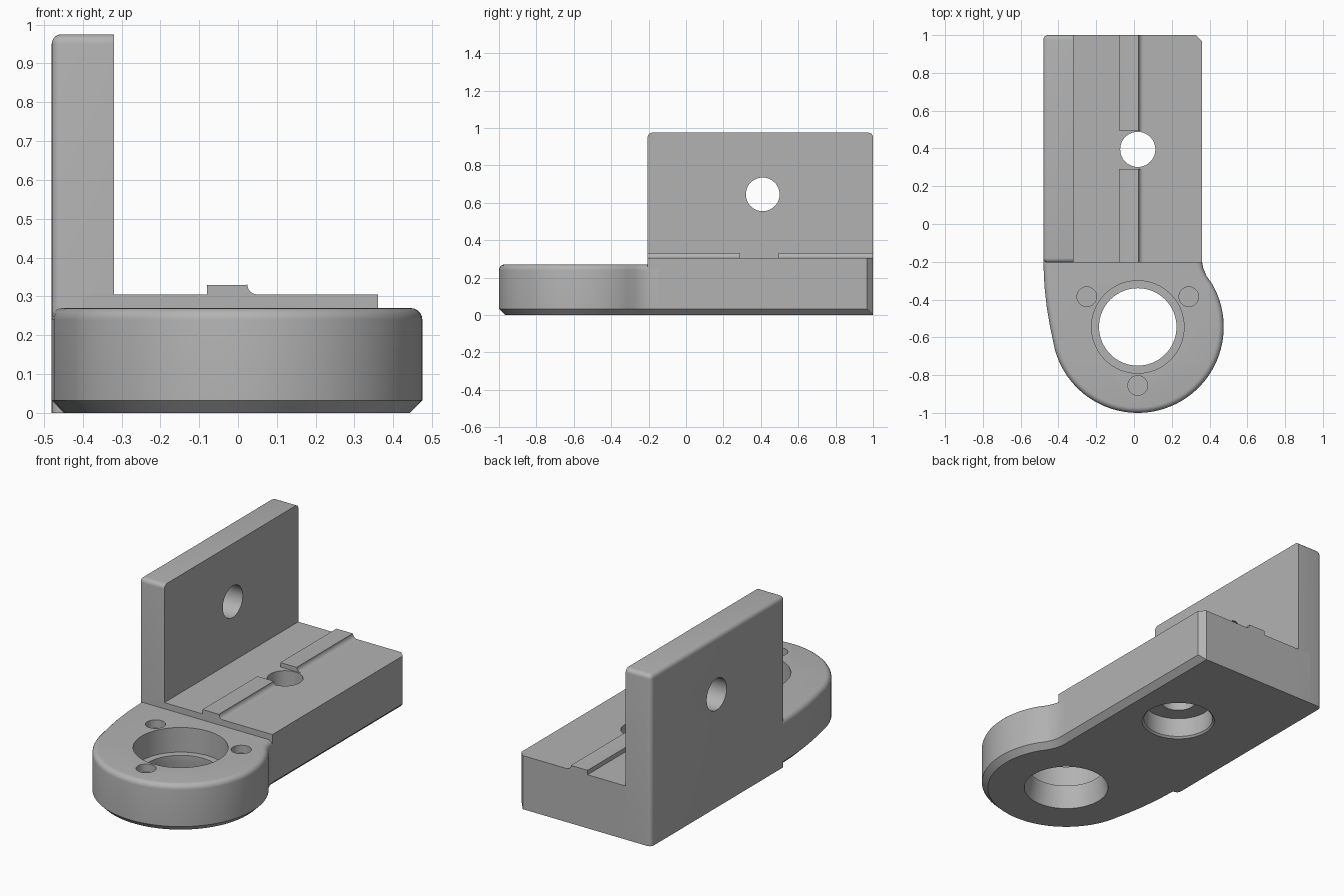
import bpy, bmesh, math
from mathutils import Vector, Matrix

cube = bpy.data.objects.get("Cube")
if cube:
    bpy.data.objects.remove(cube, do_unlink=True)

grey = bpy.data.materials.new("plain grey")
grey.use_nodes = True
GREY = (0.45, 0.45, 0.45, 1)
grey.diffuse_color = GREY
grey.node_tree.nodes["Principled BSDF"].inputs["Base Color"].default_value = GREY


def make_object(name, bm):
    bmesh.ops.recalc_face_normals(bm, faces=bm.faces[:])
    mesh = bpy.data.meshes.new(name)
    bm.to_mesh(mesh)
    bm.free()
    mesh.materials.append(grey)
    obj = bpy.data.objects.new(name, mesh)
    bpy.context.collection.objects.link(obj)
    return obj


def prism(points, direction):
    """Extrude a closed outline of 3D points along a direction."""
    bm = bmesh.new()
    face = bm.faces.new([bm.verts.new(p) for p in points])
    new = bmesh.ops.extrude_face_region(bm, geom=[face])["geom"]
    bmesh.ops.translate(bm, vec=direction,
                        verts=[v for v in new if isinstance(v, bmesh.types.BMVert)])
    bmesh.ops.recalc_face_normals(bm, faces=bm.faces[:])
    return bm


def box(x0, x1, y0, y1, z0, z1):
    base = [(x0, y0, z0), (x1, y0, z0), (x1, y1, z0), (x0, y1, z0)]
    return prism(base, (0, 0, z1 - z0))


def bevel(bm, width, segments, test):
    """Bevel the edges whose two ends both pass the test."""
    edges = [e for e in bm.edges if all(test(v.co) for v in e.verts)]
    bmesh.ops.bevel(bm, geom=edges, offset=width, segments=segments,
                    profile=0.5, affect='EDGES', clamp_overlap=True)


def near(a, b):
    return abs(a - b) < 0.001


def drill(obj, start, end, r1, r2=None):
    """Cut a round or tapered hole from start to end."""
    start, end = Vector(start), Vector(end)
    axis = end - start
    bm = bmesh.new()
    place = Matrix.Translation((start + end) / 2) @ axis.to_track_quat('Z', 'Y').to_matrix().to_4x4()
    bmesh.ops.create_cone(bm, cap_ends=True, segments=64, radius1=r1,
                          radius2=r1 if r2 is None else r2, depth=axis.length, matrix=place)
    cutter = make_object("hole_cutter", bm)
    cutter.hide_render = True
    mod = obj.modifiers.new("hole", 'BOOLEAN')
    mod.operation, mod.solver, mod.object = 'DIFFERENCE', 'EXACT', cutter
    bpy.context.view_layer.update()
    result = bpy.data.meshes.new_from_object(obj.evaluated_get(bpy.context.evaluated_depsgraph_get()))
    obj.modifiers.clear()
    obj.data = result
    bpy.data.objects.remove(cutter, do_unlink=True)


LEFT, RIGHT, BACK, STEP = -0.48, 0.36, 1.0, -0.205
CX, CY, R = 0.02, -0.545, 0.455
FLANGE_TOP, BLOCK_TOP, WALL_TOP = 0.27, 0.305, 0.975
INNER = -0.32

# Rounded flange with its blended neck
outline = [(RIGHT, -0.15), (RIGHT, -0.2), (0.367, -0.235), (0.384, -0.275)]
for i in range(49):
    a = math.radians(30 - 195 * i / 48)
    outline.append((CX + R * math.cos(a), CY + R * math.sin(a)))
outline += [(-0.445, -0.54), (-0.462, -0.44), (-0.474, -0.33), (LEFT, -0.2), (LEFT, -0.15)]
bm = prism([(x, y, 0) for x, y in outline], (0, 0, FLANGE_TOP))
hidden_end = [e for e in bm.edges if all(near(v.co.y, -0.15) for v in e.verts)]


def rim_edges(height):
    return [e for e in bm.edges if all(near(v.co.z, height) for v in e.verts)
            and not all(near(v.co.y, -0.15) for v in e.verts)]


for height, width, segs in ((FLANGE_TOP, 0.03, 5), (0, 0.032, 1)):
    bmesh.ops.bevel(bm, geom=rim_edges(height), offset=width, segments=segs,
                    profile=0.5, affect='EDGES')
flange = make_object("round_flange", bm)

# Bearing seat, through bore and three blind screw holes
drill(flange, (CX, CY, 0.13), (CX, CY, 0.4), 0.245)
drill(flange, (CX, CY, -0.1), (CX, CY, 0.2), 0.205)
drill(flange, (CX, CY, -0.02), (CX, CY, 0.1), 0.23, 0.205)
for x, y in ((-0.25, -0.385), (0.29, -0.385), (CX, -0.855)):
    drill(flange, (x, y, FLANGE_TOP - 0.045), (x, y, 0.4), 0.052)

# Base block, chamfered along its free side and back corner
bm = box(-0.4, RIGHT, STEP, BACK, 0, BLOCK_TOP)
bevel(bm, 0.032, 1, lambda c: near(c.x, RIGHT) and (near(c.z, 0) or near(c.y, BACK))
      and not (near(c.z, BLOCK_TOP) and near(c.y, STEP)))
block = make_object("base_block", bm)
drill(block, (CX, 0.395, -0.1), (CX, 0.395, 0.5), 0.093)
drill(block, (CX, 0.395, -0.1), (CX, 0.395, 0.12), 0.185)
drill(block, (CX, 0.395, -0.01), (CX, 0.395, 0.01), 0.205, 0.185)

# Upright wall with softened outer edges and a cross hole
bm = box(LEFT, INNER, STEP, BACK, 0, WALL_TOP)
ends = [e for e in bm.edges if all(near(v.co.z, WALL_TOP) for v in e.verts)
        and near(e.verts[0].co.y, e.verts[1].co.y)]
outer = [e for e in bm.edges if all(near(v.co.x, LEFT) for v in e.verts)
         and not all(near(v.co.z, 0) for v in e.verts)]
bmesh.ops.bevel(bm, geom=ends + outer, offset=0.025, segments=5, profile=0.5, affect='EDGES')
wall = make_object("upright_wall", bm)
drill(wall, (-0.7, 0.41, 0.645), (-0.1, 0.41, 0.645), 0.09)

# Two guide rails with a concave foot on one side
parts = [flange, block, wall]
for name, y0, y1 in (("front_rail", STEP, 0.29), ("back_rail", 0.495, BACK)):
    profile = [(-0.08, 0.29), (-0.08, 0.33), (0.022, 0.33)]
    for i in range(7):
        a = math.radians(180 + 90 * i / 6)
        profile.append((0.05 + 0.026 * math.cos(a), 0.331 + 0.026 * math.sin(a)))
    profile.append((0.05, 0.29))
    parts.append(make_object(name, prism([(x, y0, z) for x, z in profile], (0, y1 - y0, 0))))

for obj in parts:
    bpy.ops.object.select_all(action='DESELECT')
    obj.select_set(True)
    bpy.context.view_layer.objects.active = obj
    bpy.ops.object.shade_smooth_by_angle(angle=math.radians(30))
